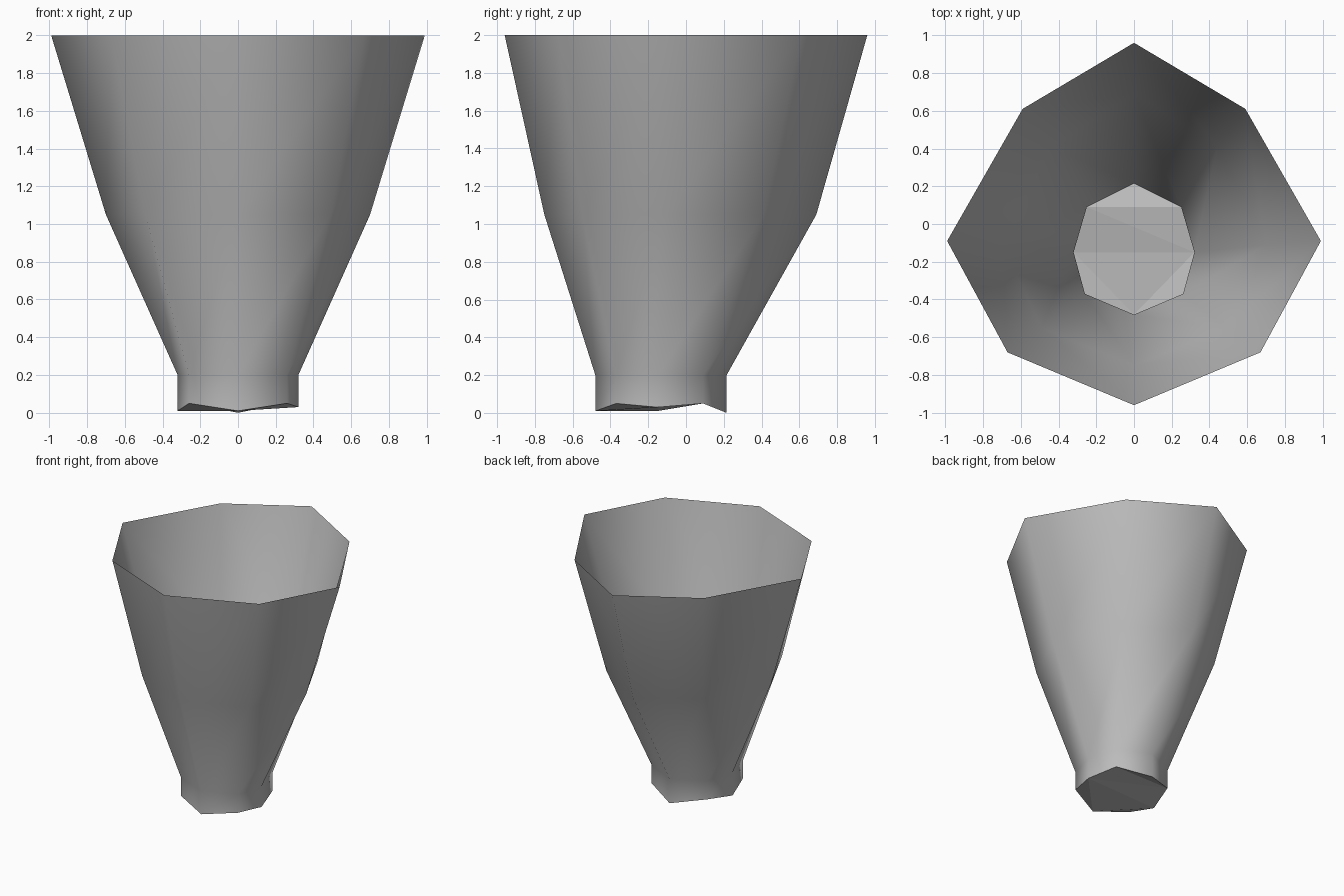
import bpy
import bmesh

cube = bpy.data.objects.get("Cube")
if cube:
    bpy.data.objects.remove(cube, do_unlink=True)

# Flat grey finish
grey = bpy.data.materials.new("plain grey")
grey.use_nodes = True
colour = (0.5, 0.5, 0.5, 1)
grey.diffuse_color = colour
grey.node_tree.nodes["Principled BSDF"].inputs["Base Color"].default_value = colour


def mirrored(half):
    """Close a half outline (back to front) with its mirror image."""
    return half + [(-x, y) for x, y in half[-2:0:-1]]


# Eight-sided outlines of the foot, waist and rim
foot = mirrored([(0, .215), (.25, .09), (.32, -.15), (.26, -.37), (0, -.48)])
waist = mirrored([(0, .69), (.44, .41), (.70, -.11), (.49, -.55), (0, -.75)])
rim = mirrored([(0, .96), (.59, .61), (.99, -.09), (.67, -.68), (0, -.96)])
foot_heights = [0, .05, .03, .05, .01, .05, .01, .05]

bm = bmesh.new()
rings = [[bm.verts.new((x, y, z)) for (x, y), z in zip(foot, foot_heights)]]
for outline, z in ((foot, .2), (waist, 1.05), (rim, 2)):
    rings.append([bm.verts.new((x, y, z)) for x, y in outline])

# Flared wall, open at the rim
for low, high in zip(rings, rings[1:]):
    for i in range(8):
        j = (i + 1) % 8
        wall = bm.faces.new((low[j], low[i], high[i], high[j]))
        wall.smooth = True

# Uneven faceted floor
for corners in ((0, 1, 7), (1, 2, 7), (2, 6, 7), (2, 4, 6), (2, 3, 4), (4, 5, 6)):
    bm.faces.new([rings[0][i] for i in corners])
for a, b in zip(rings[0], rings[0][1:] + rings[0][:1]):
    bm.edges.get((a, b)).smooth = False

mesh = bpy.data.meshes.new("flared_cup")
bm.to_mesh(mesh)
bm.free()
mesh.materials.append(grey)
cup = bpy.data.objects.new("flared_cup", mesh)
bpy.context.collection.objects.link(cup)
